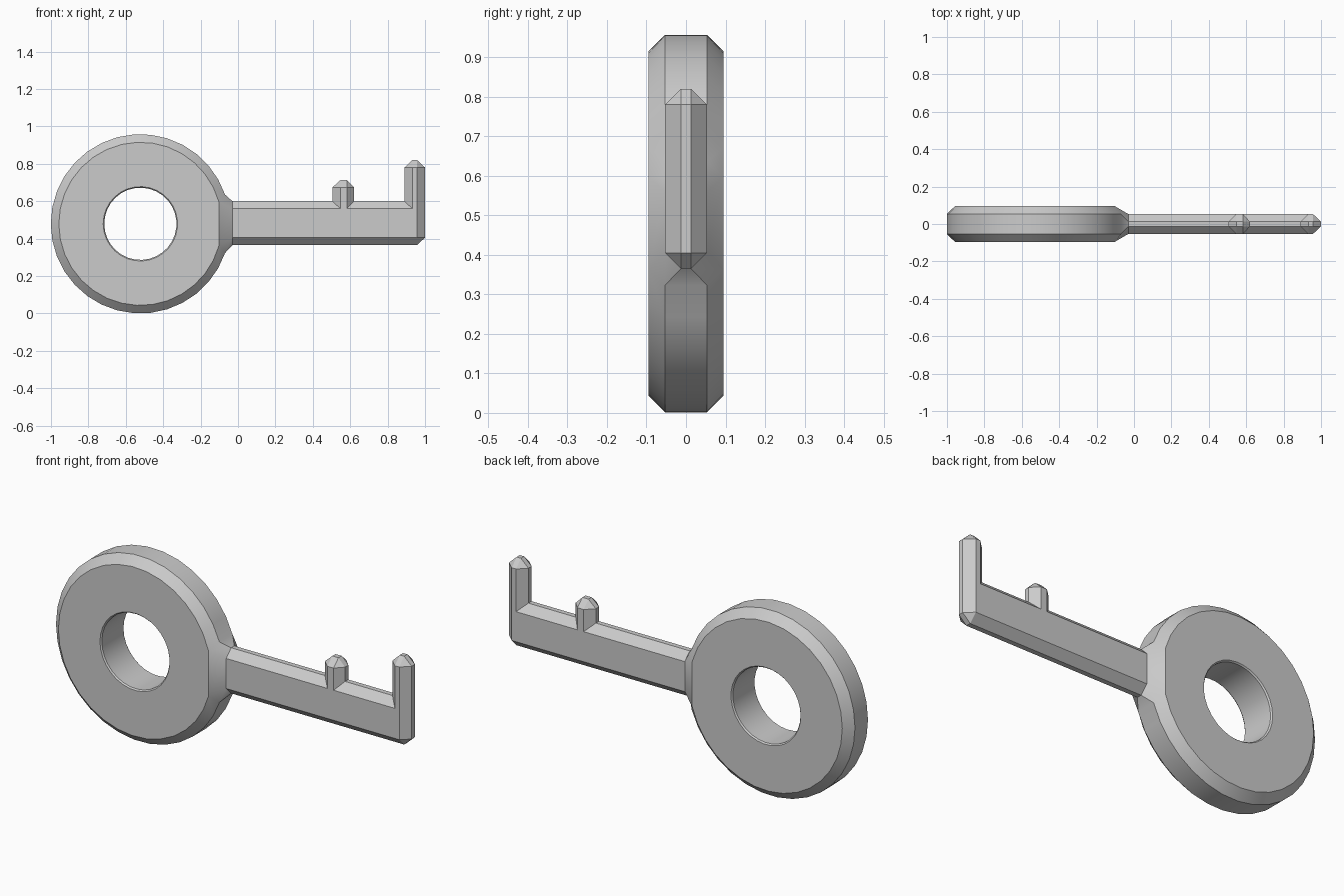
import bpy, bmesh
from math import radians, sin, cos, pi

if "Cube" in bpy.data.objects:
    bpy.data.objects.remove(bpy.data.objects["Cube"])

bm = bmesh.new()
CX, CZ, N = -0.522, 0.479, 31        # centre of the round head, points per ring


def ring(radius, y, start):
    """Ring of N points around the head, leaving a gap of 2*start on the +x side."""
    a0 = radians(start)
    step = (2 * pi - 2 * a0) / (N - 1)
    return [bm.verts.new((CX + radius * cos(a0 + i * step), y,
                          CZ + radius * sin(a0 + i * step))) for i in range(N)]


def band(a, b, closed=True):
    for i in range(N if closed else N - 1):
        j = (i + 1) % N
        bm.faces.new((a[i], a[j], b[j], b[i]))


# round head: chamfered rim, flat faces, finger hole; rim left open where the neck joins
half = 180 / N
head = {}
for s in (1, -1):
    outer = ring(0.479, s * 0.053, 19)
    face = ring(0.436, s * 0.095, 15.6)
    lip = ring(0.199, s * 0.095, half)
    bore = ring(0.193, s * 0.088, half)
    band(outer, face, False)
    band(face, lip)
    band(lip, bore)
    head[s] = (outer, face, bore)
band(head[1][0], head[-1][0], False)
band(head[1][2], head[-1][2])

# shank and teeth outline: outer corner, then inset corner of the flat side (x, z)
corners = [
    ((-0.03, 0.365), (-0.03, 0.405), False),
    ((1.0, 0.365), (0.957, 0.405), True),
    ((1.0, 0.82), (0.957, 0.78), True),
    ((0.89, 0.82), (0.932, 0.78), True),
    ((0.89, 0.60), (0.932, 0.56), False),
    ((0.62, 0.60), (0.582, 0.56), False),
    ((0.62, 0.712), (0.582, 0.674), True),
    ((0.505, 0.712), (0.547, 0.674), True),
    ((0.505, 0.60), (0.547, 0.56), False),
    ((-0.03, 0.60), (-0.03, 0.56), False),
]
shank = {}
for s in (1, -1):
    flat = [bm.verts.new((c[1][0], s * 0.053, c[1][1])) for c in corners]
    bm.faces.new(flat)
    edge = []
    for k, (o, i, convex) in enumerate(corners):
        pts = [o]
        if convex:                   # outer corners are cut off
            pts = [(i[0], o[1]), (o[0], i[1])]
            if corners[k - 1][0][1] != o[1]:
                pts.reverse()
        vs = [bm.verts.new((x, s * 0.013, z)) for x, z in pts]
        if convex:
            bm.faces.new((flat[k], vs[0], vs[1]))
        edge.append(vs)
    for k in range(len(corners) - 1):
        bm.faces.new((flat[k], flat[k + 1], edge[k + 1][0], edge[k][-1]))
    shank[s] = (flat, [v for vs in edge for v in vs])
e1, e2 = shank[1][1], shank[-1][1]
for k in range(len(e1) - 1):
    bm.faces.new((e1[k], e1[k + 1], e2[k + 1], e2[k]))

# flared neck between head and shank
(o1, f1, _), (o2, f2, _) = head[1], head[-1]
(s1, m1), (s2, m2) = shank[1], shank[-1]
a = [o1[0], f1[0], f1[-1], o1[-1], o2[-1], f2[-1], f2[0], o2[0]]
b = [m1[-1], s1[-1], s1[0], m1[0], m2[0], s2[0], s2[-1], m2[-1]]
for k in range(8):
    j = (k + 1) % 8
    bm.faces.new((a[k], a[j], b[j], b[k]))

bmesh.ops.recalc_face_normals(bm, faces=bm.faces)
mesh = bpy.data.meshes.new("key")
bm.to_mesh(mesh)
bm.free()
key = bpy.data.objects.new("key", mesh)
bpy.context.collection.objects.link(key)
bpy.context.view_layer.objects.active = key
key.select_set(True)
bpy.ops.object.shade_smooth_by_angle(angle=radians(30))
